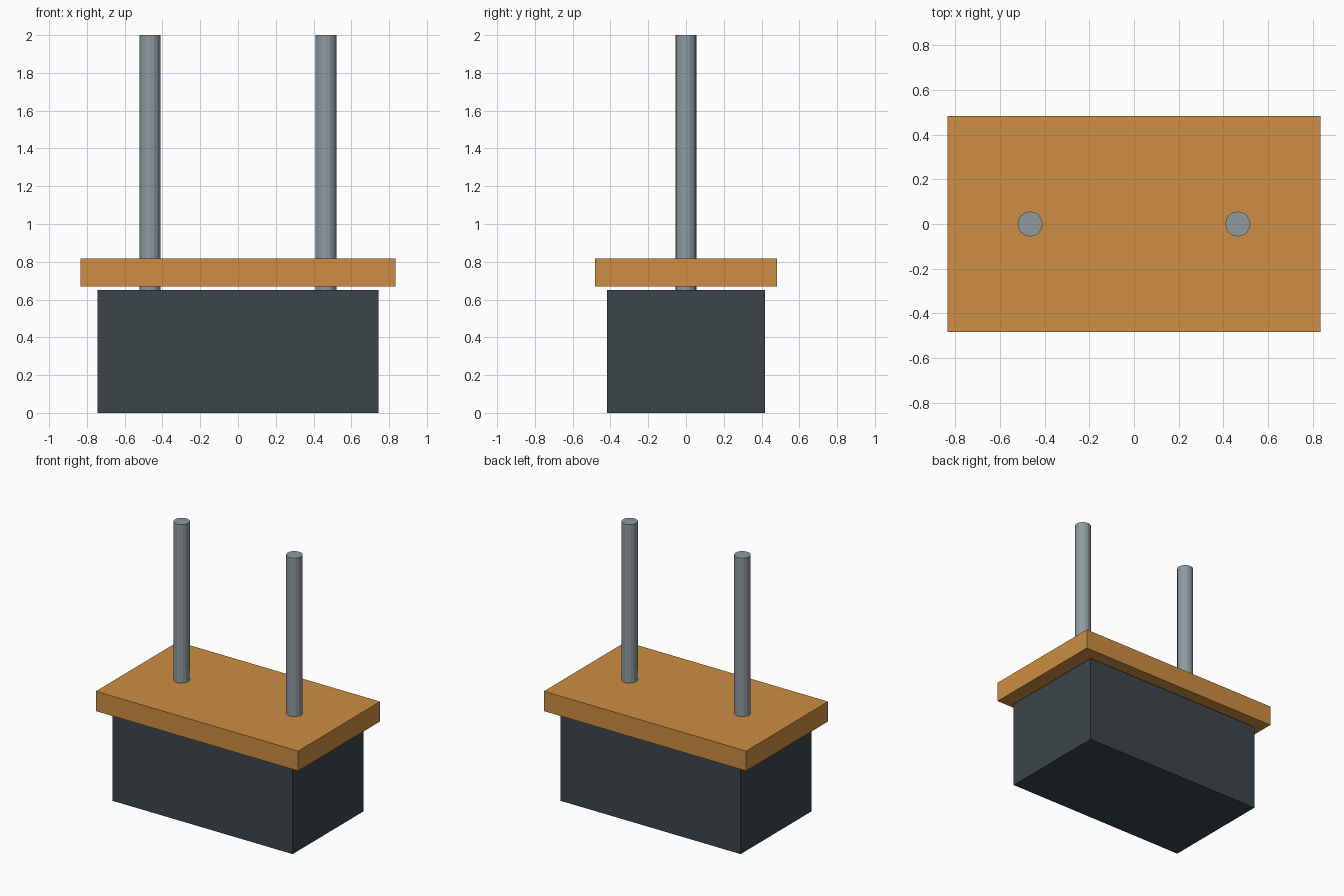
import bpy

if "Cube" in bpy.data.objects:
    bpy.data.objects.remove(bpy.data.objects["Cube"])


def material(name, rgb):
    mat = bpy.data.materials.new(name)
    mat.diffuse_color = (*rgb, 1.0)
    mat.use_nodes = True
    mat.node_tree.nodes["Principled BSDF"].inputs["Base Color"].default_value = mat.diffuse_color
    return mat


def box(name, size_x, size_y, z0, z1, mat):
    bpy.ops.mesh.primitive_cube_add(size=1, location=(0, 0, (z0 + z1) / 2))
    ob = bpy.context.object
    ob.name = name
    ob.scale = (size_x, size_y, z1 - z0)
    bpy.ops.object.transform_apply(location=False, rotation=False, scale=True)
    ob.data.materials.append(mat)
    return ob


def post(name, x, z0, z1, radius, mat):
    bpy.ops.mesh.primitive_cylinder_add(
        vertices=16, radius=radius, depth=z1 - z0, location=(x, 0, (z0 + z1) / 2))
    ob = bpy.context.object
    ob.name = name
    ob.data.materials.append(mat)
    return ob


dark = material("dark_slate", (0.045, 0.06, 0.068))
orange = material("orange", (0.61, 0.27, 0.055))
steel = material("steel", (0.27, 0.33, 0.36))

# Solid base block
box("base_block", 1.486, 0.834, 0.0, 0.65, dark)

# Overhanging plate, floating just above the block
box("top_plate", 1.668, 0.966, 0.67, 0.818, orange)

# Two guide posts rising from the block through the plate
for side, x in (("left", -0.465), ("right", 0.465)):
    post(side + "_guide_post", x, 0.65, 2.0, 0.056, steel)
